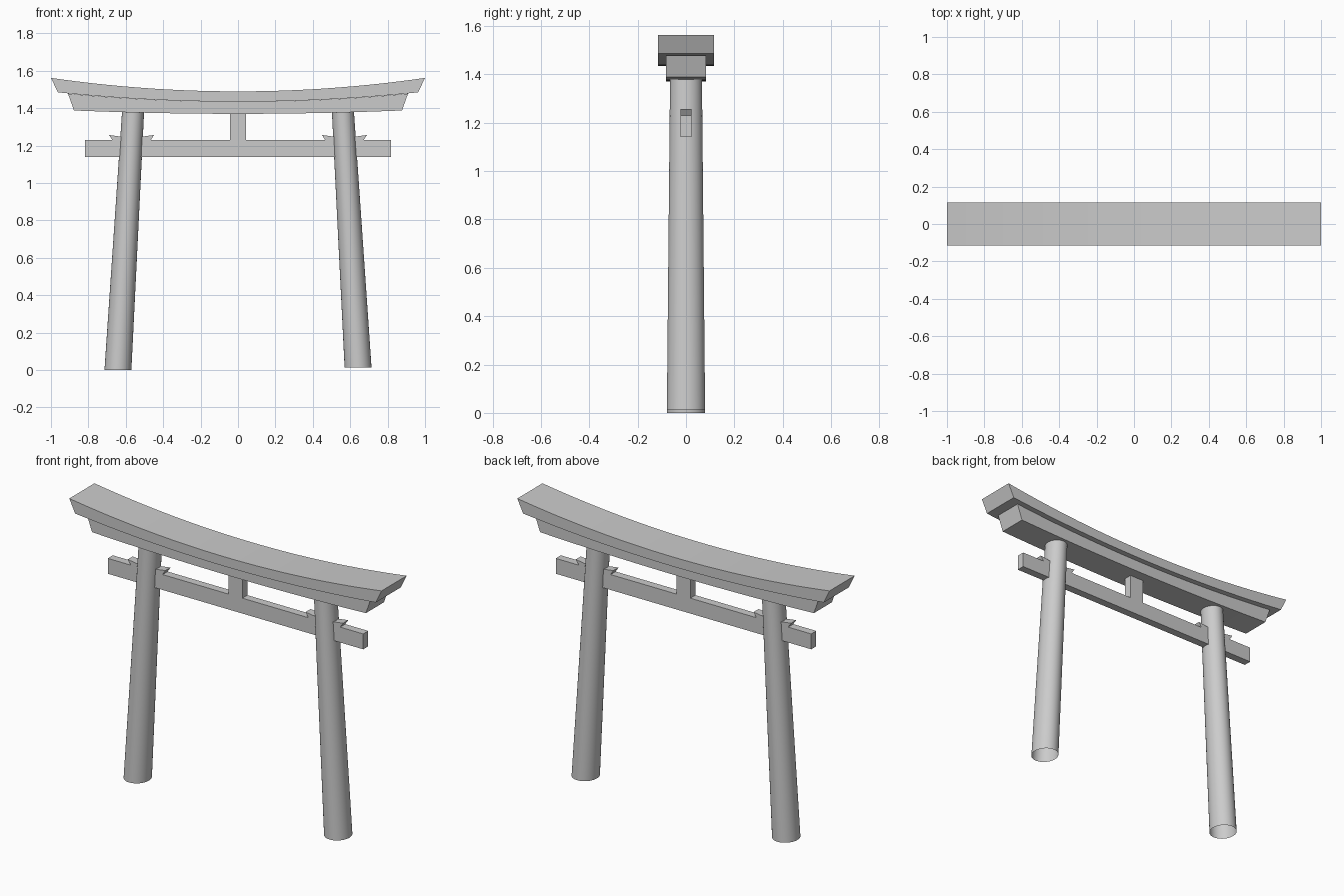
import bpy, bmesh, math
from mathutils import Vector

if "Cube" in bpy.data.objects:
    bpy.data.objects.remove(bpy.data.objects["Cube"])


def finish(name, bm, angle=30):
    bmesh.ops.recalc_face_normals(bm, faces=bm.faces)
    mesh = bpy.data.meshes.new(name)
    bm.to_mesh(mesh)
    bm.free()
    ob = bpy.data.objects.new(name, mesh)
    bpy.context.collection.objects.link(ob)
    bpy.ops.object.select_all(action='DESELECT')
    ob.select_set(True)
    bpy.context.view_layer.objects.active = ob
    bpy.ops.object.shade_smooth_by_angle(angle=math.radians(angle))
    return ob


def slab(name, outline, half_depth):
    """Extrude an x-z outline through the depth of the gate."""
    bm = bmesh.new()
    face = bm.faces.new([bm.verts.new((x, -half_depth, z)) for x, z in outline])
    ext = bmesh.ops.extrude_face_region(bm, geom=[face])['geom']
    moved = [v for v in ext if isinstance(v, bmesh.types.BMVert)]
    bmesh.ops.translate(bm, verts=moved, vec=(0, 2 * half_depth, 0))
    return finish(name, bm)


def curved_beam(name, top, bottom, half_depth, n=32):
    """Upswept beam; top and bottom are (half length, centre z, end z)."""
    bm = bmesh.new()
    rings = []
    for i in range(n + 1):
        t = -1 + 2 * i / n
        ring = []
        for (half, mid, end), sides in ((top, (-1, 1)), (bottom, (1, -1))):
            z = mid + (end - mid) * abs(t) ** 2
            ring += [bm.verts.new((t * half, s * half_depth, z)) for s in sides]
        rings.append(ring)
    for a, b in zip(rings, rings[1:]):
        for k in range(4):
            m = (k + 1) % 4
            bm.faces.new((a[k], a[m], b[m], b[k]))
    bm.faces.new(rings[0])
    bm.faces.new(rings[-1])
    return finish(name, bm)


def pillar(name, side, z0, n=48):
    """Leaning tapered column, open at the foot."""
    bm = bmesh.new()
    rings = []
    for x, z, rx, ry in ((0.642, z0, 0.072, 0.079), (0.561, 1.38, 0.059, 0.066)):
        rings.append([bm.verts.new((side * x + rx * math.cos(a), ry * math.sin(a), z))
                      for a in (2 * math.pi * i / n for i in range(n))])
    for i in range(n):
        j = (i + 1) % n
        bm.faces.new((rings[0][i], rings[0][j], rings[1][j], rings[1][i]))
    bm.faces.new(rings[1])
    return finish(name, bm)


# Upper and lower curved lintels
curved_beam("top_lintel", (1.0, 1.49, 1.562), (0.963, 1.435, 1.485), 0.115)
curved_beam("lower_lintel", (0.909, 1.435, 1.478), (0.877, 1.37, 1.388), 0.083)

# Straight tie beam and centre strut
slab("tie_beam", [(-0.818, 1.14), (0.818, 1.14), (0.818, 1.229), (-0.818, 1.229)], 0.023)
slab("centre_strut", [(-0.044, 1.225), (0.044, 1.225), (0.044, 1.375), (-0.044, 1.375)], 0.023)

# Pillars and the wedges that pin the tie beam to them
for label, s, foot in (("left", -1, 0.0), ("right", 1, 0.013)):
    pillar(label + "_pillar", s, foot)
    wedge = [(0.467, 1.228), (0.67, 1.228), (0.69, 1.257),
             (0.62, 1.247), (0.52, 1.247), (0.449, 1.257)]
    slab(label + "_wedge", [(s * x, z) for x, z in wedge], 0.023)
